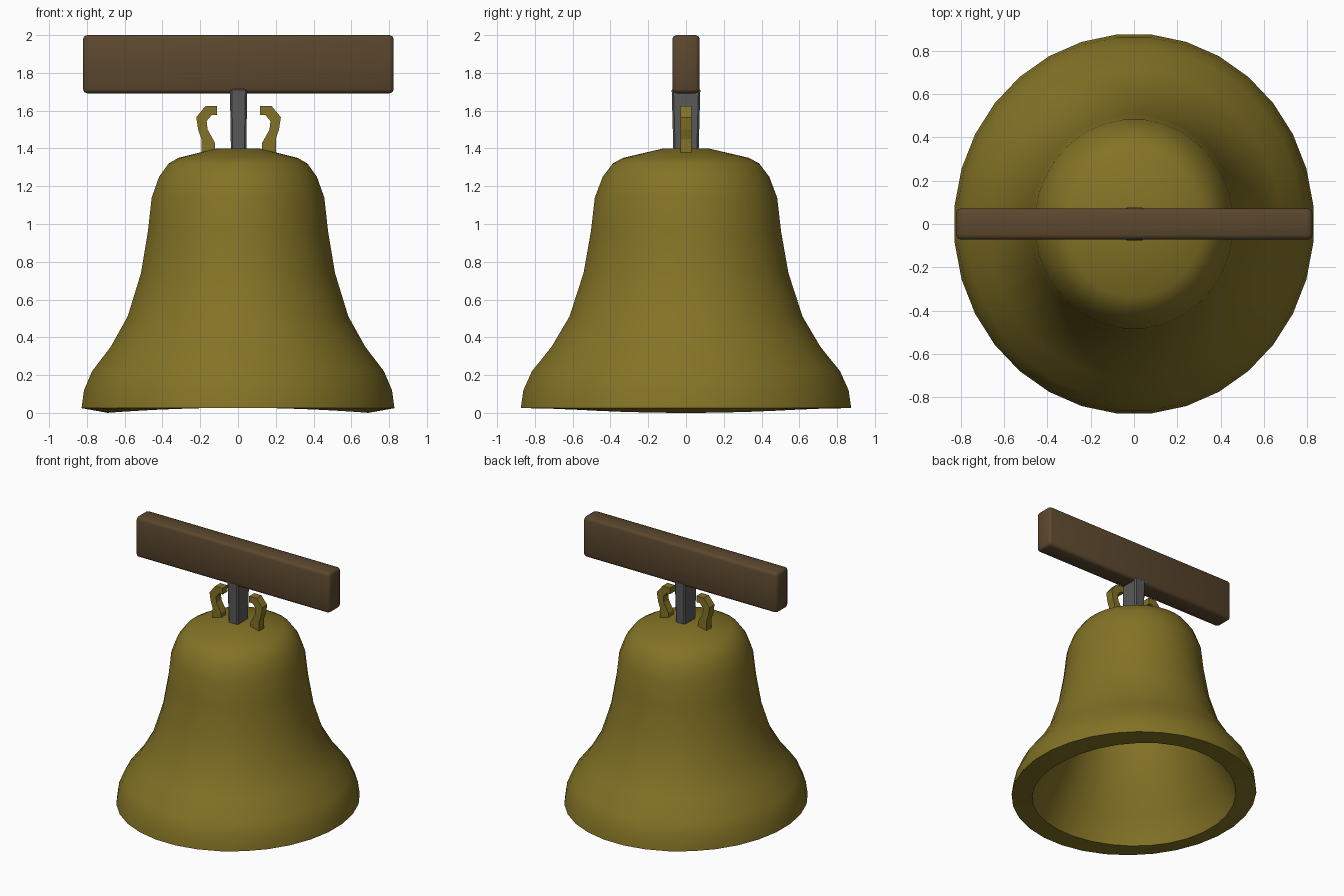
import bpy, bmesh, math

if "Cube" in bpy.data.objects:
    bpy.data.objects.remove(bpy.data.objects["Cube"])

SIDES = 32
X_SCALE = 0.947   # the bell is slightly oval


def material(name, rgb):
    m = bpy.data.materials.new(name)
    m.diffuse_color = (*rgb, 1)
    m.use_nodes = True
    m.node_tree.nodes["Principled BSDF"].inputs["Base Color"].default_value = m.diffuse_color
    return m


bronze = material("bronze", (0.228, 0.17, 0.019))
wood = material("dark wood", (0.105, 0.063, 0.027))
iron = material("grey iron", (0.1, 0.1, 0.1))


def finish(bm, name, mat, smooth=None):
    bmesh.ops.recalc_face_normals(bm, faces=bm.faces)
    me = bpy.data.meshes.new(name)
    bm.to_mesh(me)
    bm.free()
    me.materials.append(mat)
    ob = bpy.data.objects.new(name, me)
    bpy.context.collection.objects.link(ob)
    if smooth:
        bpy.ops.object.select_all(action='DESELECT')
        ob.select_set(True)
        bpy.context.view_layer.objects.active = ob
        bpy.ops.object.shade_smooth_by_angle(angle=math.radians(smooth))
    return ob


# Bell: closed outer and inner profile turned around z
outer = [(0.12, 1.40), (0.335, 1.35), (0.39, 1.32), (0.443, 1.25), (0.485, 1.14), (0.506, 0.96),
         (0.545, 0.74), (0.62, 0.51), (0.715, 0.35), (0.82, 0.22), (0.865, 0.12), (0.879, 0.025)]
inner = [(0.732, 0.0), (0.70, 0.11), (0.65, 0.21), (0.58, 0.34), (0.505, 0.51),
         (0.44, 0.73), (0.40, 0.95), (0.38, 1.11), (0.35, 1.19), (0.28, 1.25), (0.10, 1.29)]
bm = bmesh.new()
rings = []
for r, z in outer + inner:
    ring = []
    for i in range(SIDES):
        a = (i + 0.5) * 2 * math.pi / SIDES
        # inner lip dips a little at the left and right
        h = 0.027 * math.sin(a) ** 2 if z == 0 else z
        ring.append(bm.verts.new((r * X_SCALE * math.cos(a), r * math.sin(a), h)))
    rings.append(ring)
for a, b in zip(rings, rings[1:]):
    for i in range(SIDES):
        j = (i + 1) % SIDES
        bm.faces.new((a[i], a[j], b[j], b[i]))
bm.faces.new(rings[0])
bm.faces.new(rings[-1])
finish(bm, "bell", bronze, 40)

# Crown hooks: flat bent bars either side of the hanger
hook_out = [(0.197, 1.375), (0.197, 1.45), (0.214, 1.50), (0.224, 1.565), (0.175, 1.625), (0.113, 1.625)]
hook_in = [(0.125, 1.375), (0.125, 1.43), (0.164, 1.50), (0.169, 1.545), (0.142, 1.577), (0.113, 1.577)]
for side, label in ((-1, "left"), (1, "right")):
    bm = bmesh.new()
    strips = [[[bm.verts.new((side * x + 0.003, y, z)) for x, z in line] for line in (hook_out, hook_in)]
              for y in (-0.03, 0.03)]
    (fo, fi), (bo, bi) = strips
    for p, q in ((fo, fi), (bo, bi), (fo, bo), (fi, bi)):
        for k in range(len(p) - 1):
            bm.faces.new((p[k], p[k + 1], q[k + 1], q[k]))
    for k in (0, -1):
        bm.faces.new((fo[k], fi[k], bi[k], bo[k]))
    finish(bm, label + "_crown_hook", bronze)


def block(name, size, centre, bevel, mat, taper=1.0, segments=1, smooth=None):
    bm = bmesh.new()
    bmesh.ops.create_cube(bm, size=1)
    for v in bm.verts:
        t = taper if v.co.z < 0 else 1
        v.co = [c + s * p * f for c, s, p, f in zip(centre, size, v.co, (t, t, 1))]
    bmesh.ops.bevel(bm, geom=bm.edges[:], offset=bevel, segments=segments, profile=0.5, affect='EDGES')
    return finish(bm, name, mat, smooth)


# Hanger strap and wooden headstock
block("hanger", (0.092, 0.152, 0.34), (0.003, 0, 1.55), 0.01, iron, 0.88)
block("headstock", (1.645, 0.145, 0.308), (0.002, 0, 1.846), 0.022, wood, segments=2, smooth=50)
